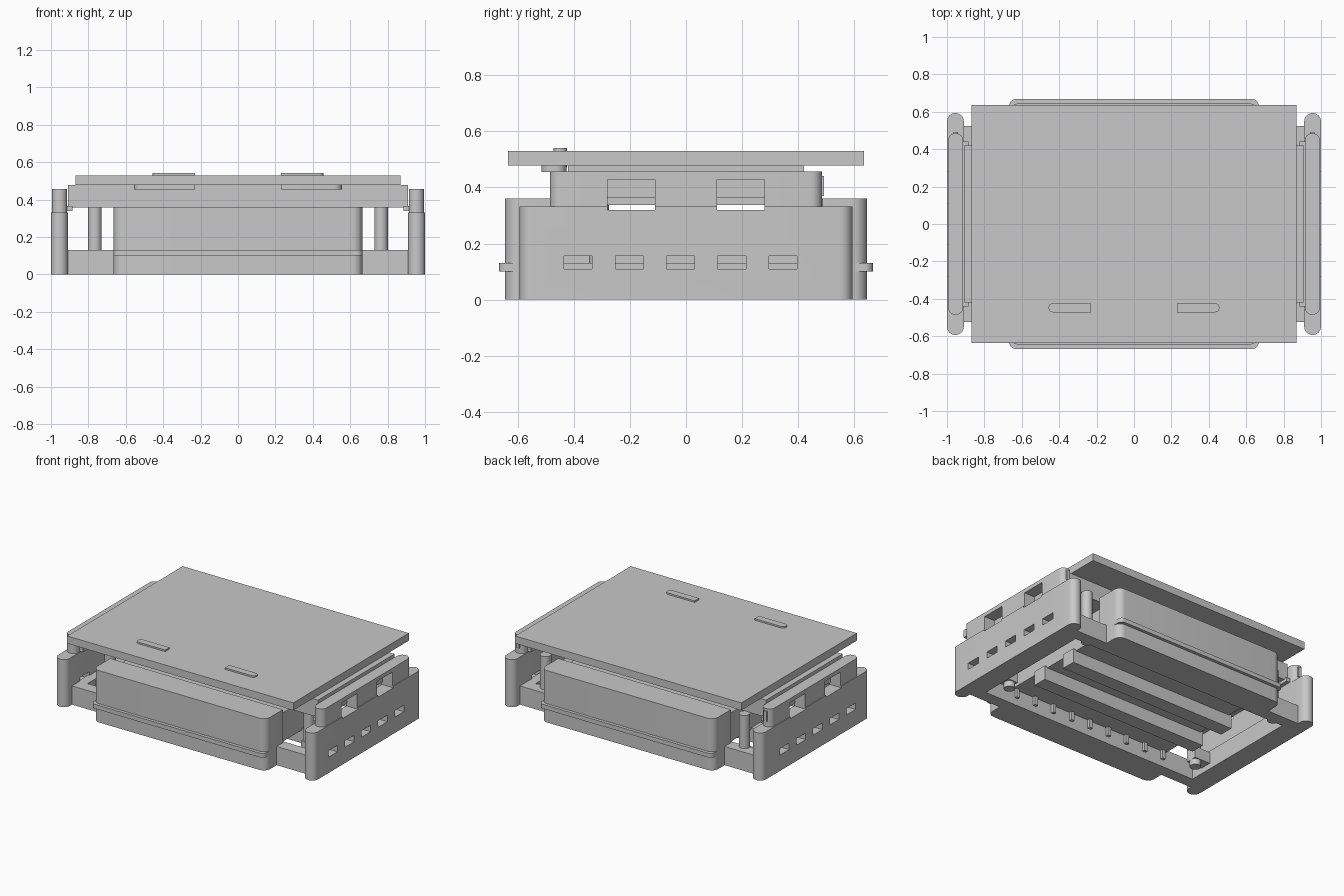
import bpy
import bmesh
import math
from mathutils import Matrix

if "Cube" in bpy.data.objects:
    bpy.data.objects.remove(bpy.data.objects["Cube"], do_unlink=True)

grey = bpy.data.materials.new("plain grey")
grey.use_nodes = True
grey.diffuse_color = (0.58, 0.58, 0.58, 1)
grey.node_tree.nodes["Principled BSDF"].inputs["Base Color"].default_value = grey.diffuse_color


def finish(bm, name):
    bmesh.ops.recalc_face_normals(bm, faces=bm.faces)
    mesh = bpy.data.meshes.new(name)
    bm.to_mesh(mesh)
    bm.free()
    mesh.materials.append(grey)
    obj = bpy.data.objects.new(name, mesh)
    bpy.context.collection.objects.link(obj)
    return obj


def add_box(bm, x0, x1, y0, y1, z0, z1):
    place = Matrix.Translation(((x0 + x1) / 2, (y0 + y1) / 2, (z0 + z1) / 2))
    size = Matrix.Diagonal((abs(x1 - x0), abs(y1 - y0), abs(z1 - z0), 1))
    return bmesh.ops.create_cube(bm, size=1, matrix=place @ size)["verts"]


def boxes(name, *bounds):
    bm = bmesh.new()
    for b in bounds:
        add_box(bm, *b)
    return finish(bm, name)


def select(obj):
    bpy.ops.object.select_all(action="DESELECT")
    obj.select_set(True)
    bpy.context.view_layer.objects.active = obj


def smooth(obj):
    select(obj)
    bpy.ops.object.shade_smooth_by_angle(angle=math.radians(35))


def rounded(name, bounds, radius, where=lambda x, y: True):
    # Box whose chosen upright edges are rounded
    bm = bmesh.new()
    add_box(bm, *bounds)
    edges = []
    for e in bm.edges:
        a, b = (v.co for v in e.verts)
        if abs(a.z - b.z) > 1e-4 and where(a.x, a.y):
            edges.append(e)
    bmesh.ops.bevel(bm, geom=edges, offset=radius, segments=8, profile=0.5, affect="EDGES")
    return finish(bm, name)


def cut(obj, holes):
    cutter = boxes("cutter", *holes)
    cutter.hide_render = True
    mod = obj.modifiers.new("cut", "BOOLEAN")
    mod.operation = "DIFFERENCE"
    mod.solver = "EXACT"
    mod.object = cutter
    select(obj)
    bpy.ops.object.modifier_apply(modifier=mod.name)
    bpy.data.objects.remove(cutter, do_unlink=True)


# Top plate and the platform under it
boxes("top_plate", (-0.87, 0.87, -0.635, 0.635, 0.478, 0.53))
boxes("platform", (-0.91, 0.91, -0.42, 0.42, 0.358, 0.478))

# Open base frame
base = boxes("base_frame", (-0.92, 0.92, -0.525, 0.525, 0, 0.13))
cut(base, [(-0.85, 0.85, -0.44, 0.44, -0.1, 0.3)])

# Core held between the end walls
boxes("inner_core", (-0.63, 0.63, -0.455, 0.455, 0.11, 0.31))

for side, word in ((1, "left"), (-1, "right")):
    # Tab through the plate with the clip that holds it
    outer = lambda x, y: abs(x) > 0.4
    smooth(rounded(word + "_plate_tab", (side * 0.23, side * 0.457, -0.472, -0.424, 0.47, 0.541), 0.0235, outer))
    smooth(rounded(word + "_plate_clip", (side * 0.23, side * 0.555, -0.515, -0.425, 0.455, 0.479), 0.04, outer))

    # Side wall with a row of slots, and the raised panel with two windows
    windows = [(side * 0.8, side * 1.1, y - 0.085, y + 0.085, 0.32, 0.428) for y in (-0.195, 0.195)]
    slots = [(side * 0.8, side * 1.1, y - 0.05, y + 0.05, 0.11, 0.155)
             for y in (-0.385, -0.202, -0.02, 0.163, 0.345)]
    wall = rounded(word + "_side_wall", (side * 0.91, side * 1.0, -0.593, 0.593, 0, 0.331), 0.0445)
    cut(wall, windows + slots)
    smooth(wall)
    panel = rounded(word + "_side_panel", (side * 0.913, side * 0.994, -0.485, 0.485, 0.25, 0.456), 0.04)
    cut(panel, windows)
    smooth(panel)
    boxes(word + "_panel_rail", (side * 0.885, side * 0.916, -0.44, 0.44, 0.338, 0.365))
    boxes(word + "_panel_key", (side * 0.94, side * 0.965, 0.47, 0.491, 0.37, 0.44))

    # Corner posts under the platform
    for y, place in ((-0.31, "front"), (0.45, "back")):
        bm = bmesh.new()
        bmesh.ops.create_cone(bm, cap_ends=True, segments=32, radius1=0.036, radius2=0.036, depth=0.36,
                              matrix=Matrix.Translation((side * 0.765, y, 0.18)))
        smooth(finish(bm, f"{place}_{word}_post"))
        boxes(f"{place}_{word}_post_arm", (side * 0.73, side * 0.86, y - 0.04, y + 0.04, 0.04, 0.12))

for end, word in ((-1, "front"), (1, "back")):
    # Thick end wall with rounded outer corners and a thin lip
    outer = lambda x, y: abs(y) > 0.62
    smooth(rounded(word + "_end_wall", (-0.665, 0.665, end * 0.455, end * 0.645, 0, 0.36), 0.05, outer))
    smooth(rounded(word + "_lip", (-0.665, 0.665, end * 0.6, end * 0.667, 0.1, 0.13), 0.03, outer))
    # Small ribs along the inside
    boxes(word + "_inner_ribs", *[(0.15 * i - 0.012, 0.15 * i + 0.012, end * 0.42, end * 0.45, 0.05, 0.12)
                                  for i in range(-4, 5)])

# Long bars under the core
for y, word in ((-0.15, "front"), (0.13, "back")):
    boxes(word + "_cross_bar", (-0.65, 0.65, y - 0.05, y + 0.05, 0.02, 0.12))
